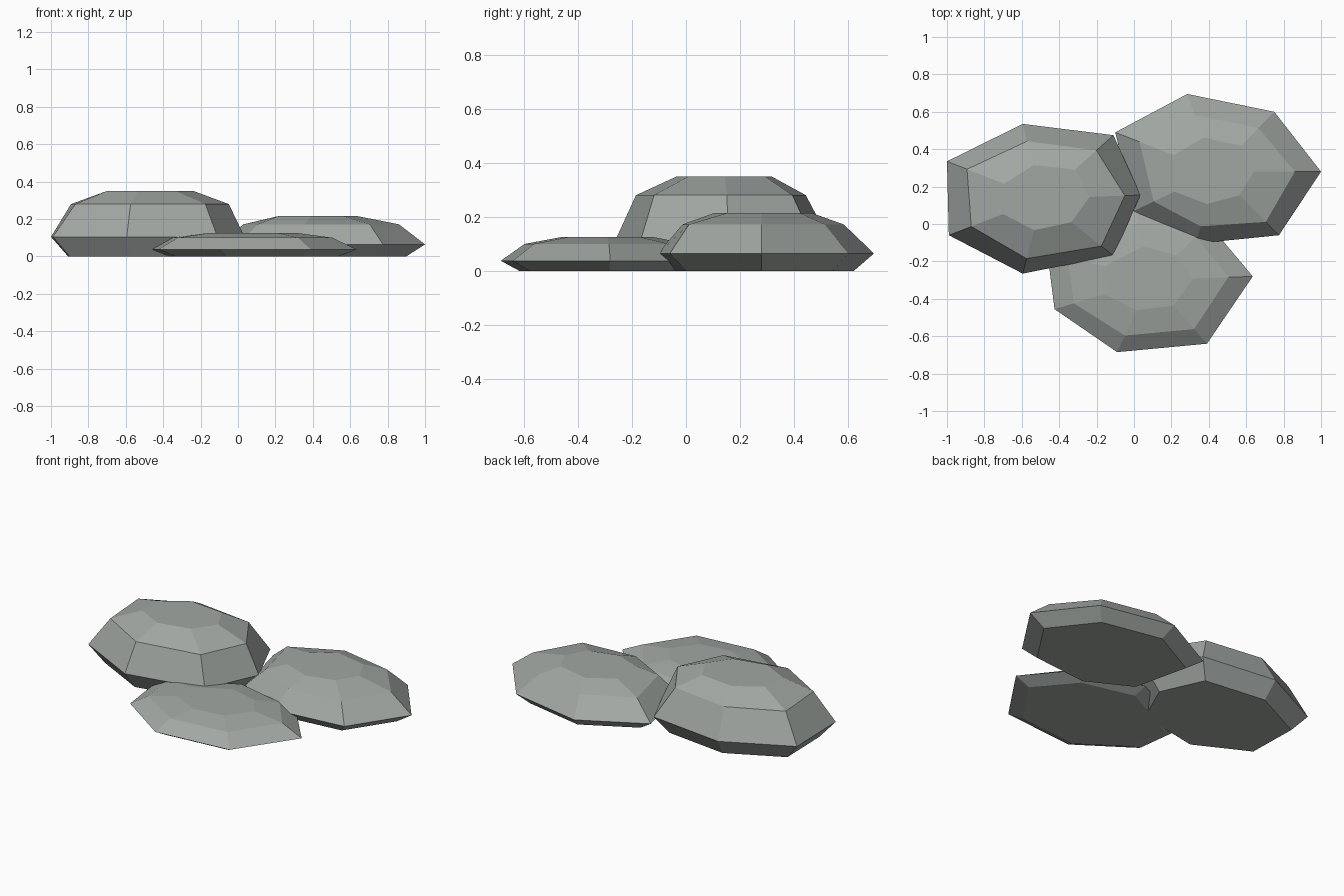
import bpy, bmesh
from mathutils import Vector

if "Cube" in bpy.data.objects:
    bpy.data.objects.remove(bpy.data.objects["Cube"])


def stone(name, height, centre, outline, shoulder, crown):
    """Seven-sided flat stone: base, widest ring, shoulder and flat crown."""
    c = Vector(centre)
    n = len(outline)
    rings = [(0.0, [0.82] * n), (0.3, [1.0] * n), (0.8, shoulder), (1.0, crown)]
    bm = bmesh.new()
    loops = []
    for level, factors in rings:
        loop = []
        for p, f in zip(outline, factors):
            q = c + (Vector(p) - c) * f
            loop.append(bm.verts.new((q.x, q.y, level * height)))
        loops.append(loop)
    for low, high in zip(loops, loops[1:]):
        for i in range(n):
            j = (i + 1) % n
            bm.faces.new((low[i], low[j], high[j], high[i]))
    bm.faces.new(loops[0][::-1])
    bm.faces.new(loops[-1])
    mesh = bpy.data.meshes.new(name)
    bm.to_mesh(mesh)
    bm.free()
    obj = bpy.data.objects.new(name, mesh)
    bpy.context.collection.objects.link(obj)
    mat = bpy.data.materials.get("stone_grey") or bpy.data.materials.new("stone_grey")
    mat.diffuse_color = (0.36, 0.39, 0.37, 1)
    mat.use_nodes = True
    mat.node_tree.nodes["Principled BSDF"].inputs["Base Color"].default_value = mat.diffuse_color
    mesh.materials.append(mat)
    return obj


# Tall stone on the left
stone("tall_stone", 0.35, (-0.49, 0.135),
      [(0.035, 0.155), (-0.11, 0.475), (-0.595, 0.535), (-1.0, 0.335),
       (-0.99, -0.06), (-0.595, -0.265), (-0.11, -0.17)],
      [0.84, 0.76, 0.77, 0.79, 0.76, 0.80, 0.83],
      [0.48, 0.46, 0.45, 0.40, 0.42, 0.42, 0.41])

# Medium stone at the back right
stone("medium_stone", 0.215, (0.44, 0.28),
      [(1.0, 0.28), (0.75, 0.6), (0.285, 0.695), (-0.1, 0.49),
       (0.0, 0.07), (0.33, -0.105), (0.775, -0.06)],
      [0.75, 0.73, 0.73, 0.76, 0.76, 0.76, 0.79],
      [0.36, 0.43, 0.44, 0.42, 0.51, 0.45, 0.37])

# Low stone at the front
stone("low_stone", 0.125, (0.09, -0.3),
      [(0.635, -0.28), (0.4, 0.0), (0.0, 0.1), (-0.465, -0.14),
       (-0.425, -0.455), (-0.09, -0.685), (0.39, -0.64)],
      [0.76, 0.78, 0.77, 0.80, 0.80, 0.77, 0.77],
      [0.42, 0.44, 0.45, 0.45, 0.48, 0.42, 0.40])
